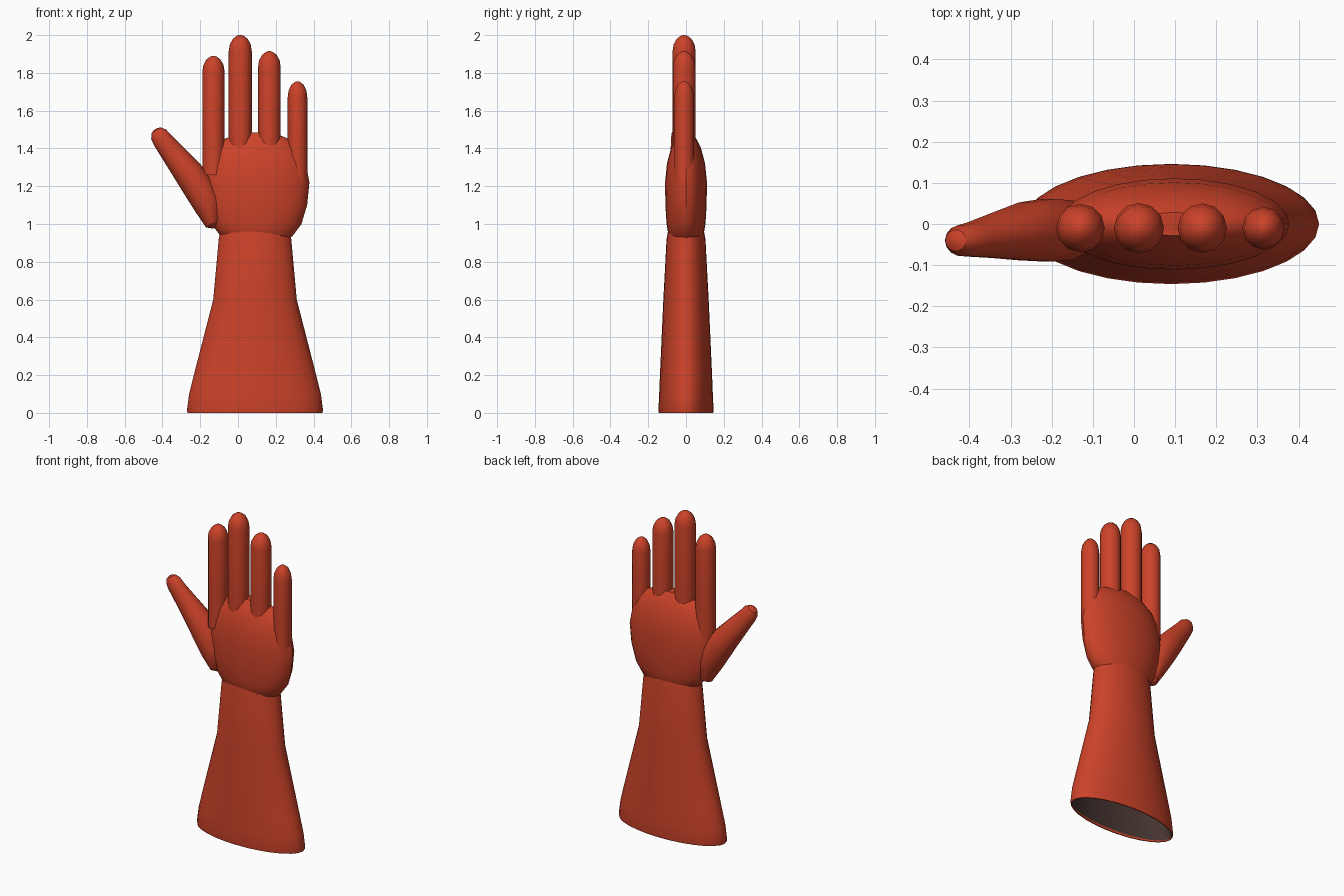
import bpy, bmesh
from math import sin, cos, pi, radians
from mathutils import Vector

if "Cube" in bpy.data.objects:
    bpy.data.objects.remove(bpy.data.objects["Cube"])


def material(name, rgb):
    m = bpy.data.materials.new(name)
    m.diffuse_color = (*rgb, 1)
    m.use_nodes = True
    m.node_tree.nodes["Principled BSDF"].inputs["Base Color"].default_value = m.diffuse_color
    return m


RED = material("red_rubber", (0.60, 0.055, 0.022))
DARK = material("dark_lining", (0.06, 0.035, 0.03))


def loft(name, rings, sides, u=(1, 0, 0), start_cap=True, end_cap=True, mat=RED, inward=False):
    """Skin elliptical rings given as (centre, radius along u, radius along y)."""
    u, v = Vector(u), Vector((0, 1, 0))
    bm = bmesh.new()
    loops = [[bm.verts.new(Vector(c) + u * ru * cos(2 * pi * i / sides) + v * rv * sin(2 * pi * i / sides))
              for i in range(sides)] for c, ru, rv in rings]
    for a, b in zip(loops, loops[1:]):
        for i in range(sides):
            j = (i + 1) % sides
            f = [a[i], a[j], b[j], b[i]]
            bm.faces.new(f[::-1] if inward else f)
    if start_cap:
        bm.faces.new(loops[0][::-1])
    if end_cap:
        bm.faces.new(loops[-1])
    me = bpy.data.meshes.new(name)
    bm.to_mesh(me)
    bm.free()
    me.materials.append(mat)
    ob = bpy.data.objects.new(name, me)
    bpy.context.collection.objects.link(ob)
    bpy.context.view_layer.objects.active = ob
    bpy.ops.object.select_all(action='DESELECT')
    ob.select_set(True)
    bpy.ops.object.shade_smooth_by_angle(angle=radians(32))
    return ob


# Flared cuff, open at the bottom, with a rolled rim
cuff = [(0.03, 0.352, 0.139), (0.0, 0.350, 0.138), (0.0, 0.357, 0.144), (0.015, 0.360, 0.146),
        (0.10, 0.349, 0.142), (0.20, 0.324, 0.138), (0.60, 0.221, 0.120),
        (0.92, 0.192, 0.103), (0.98, 0.18, 0.092)]
loft("cuff", [((0.09, 0, z), a, b) for z, a, b in cuff], 28, start_cap=False)

# Inside of the cuff
lining = [(0.004, 0.351, 0.139), (0.20, 0.316, 0.130), (0.60, 0.213, 0.112), (0.92, 0.184, 0.095)]
loft("cuff_lining", [((0.09, 0, z), a, b) for z, a, b in lining], 28,
     start_cap=False, end_cap=False, mat=DARK, inward=True)

# Palm
palm = [(0.90, 0.14, 0.07), (0.935, 0.19, 0.092), (1.0, 0.238, 0.103), (1.1, 0.268, 0.109),
        (1.22, 0.28, 0.111), (1.32, 0.262, 0.101), (1.40, 0.225, 0.080),
        (1.45, 0.17, 0.055), (1.485, 0.09, 0.028)]
loft("palm", [((0.098, 0, z), a, b) for z, a, b in palm], 24)

# Four fingers with rounded tips: x, radius, base height, top height
for name, x, r, base, top in (("index_finger", -0.13, 0.059, 1.26, 1.89),
                              ("middle_finger", 0.012, 0.061, 1.30, 2.0),
                              ("ring_finger", 0.166, 0.060, 1.30, 1.915),
                              ("little_finger", 0.315, 0.052, 1.20, 1.755)):
    h = 0.085
    rings = [((x, -0.01, base), r, r), ((x, -0.01, 1.45), r, r)]
    rings += [((x, -0.01, top - h + h * sin(radians(t))), r * cos(radians(t)), r * cos(radians(t)))
              for t in (0, 25, 50, 72)]
    rings.append(((x, -0.01, top), r * 0.1, r * 0.1))
    loft(name, rings, 12)

# Thumb: rings along a slanted axis (along, across offset, y, half width, half depth)
d, n = Vector((-0.535, 0, 0.845)), Vector((0.845, 0, 0.535))
thumb = [(0.895, 0.43, -0.01, 0.02, 0.02), (0.92, 0.432, -0.012, 0.05, 0.05),
         (1.02, 0.455, -0.015, 0.076, 0.074), (1.12, 0.461, -0.015, 0.082, 0.078),
         (1.22, 0.458, -0.018, 0.078, 0.072), (1.33, 0.446, -0.028, 0.065, 0.056),
         (1.43, 0.435, -0.038, 0.053, 0.042), (1.47, 0.434, -0.040, 0.047, 0.038),
         (1.495, 0.434, -0.040, 0.030, 0.026), (1.503, 0.434, -0.040, 0.010, 0.010)]
loft("thumb", [(d * s + n * o + Vector((0, y, 0)), a, b) for s, o, y, a, b in thumb], 14, u=n)
